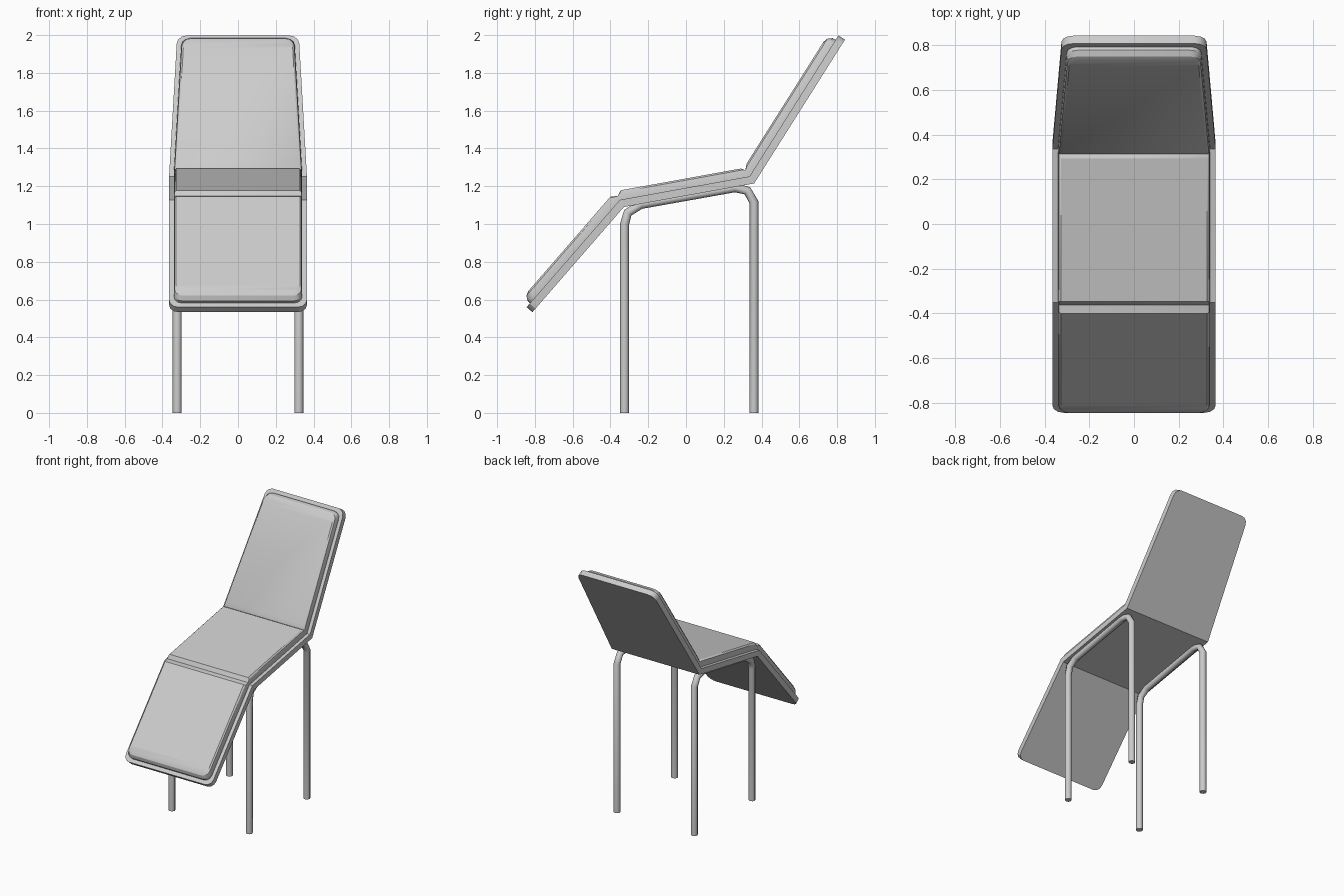
import bpy, bmesh, math
from mathutils import Vector

if "Cube" in bpy.data.objects:
    bpy.data.objects.remove(bpy.data.objects["Cube"])

# Side profile (y, z) of the upper face of the shell: foot, knee, hip, head
PATH = [Vector(p) for p in [(-0.844, 0.56), (-0.35, 1.128), (0.336, 1.252), (0.807, 1.998)]]
HALF = [0.365, 0.365, 0.365, 0.322]
DIRS = [(b - a).normalized() for a, b in zip(PATH, PATH[1:])]
LENS = [(b - a).length for a, b in zip(PATH, PATH[1:])]
NORMS = [Vector((-d.y, d.x)) for d in DIRS]


def finish(obj, angle=30):
    bpy.ops.object.select_all(action='DESELECT')
    obj.select_set(True)
    bpy.context.view_layer.objects.active = obj
    bpy.ops.object.shade_smooth_by_angle(angle=math.radians(angle))


def locate(seg, s, h):
    """Point at distance s along a segment, h above it, and half width there."""
    pos = PATH[seg] + DIRS[seg] * s + NORMS[seg] * h
    t = s / LENS[seg]
    return pos, HALF[seg] * (1 - t) + HALF[seg + 1] * t


def joint(i, h):
    """Mitred point at a joint of the profile."""
    n = (NORMS[i - 1] + NORMS[i]).normalized()
    return PATH[i] + n * (h / n.dot(NORMS[i])), HALF[i]


def layer_rows(h, end, side, radius, creases):
    """Rows (y/z point, half width) with rounded corners at both ends."""
    corner = [(end + radius * (1 - math.sin(a)), side + radius * (1 - math.cos(a)))
              for a in (math.radians(90 - 30 * k) for k in range(4))]
    rows = []
    for s, cut in corner:
        p, w = locate(0, s, h)
        rows.append((p, w - cut))
    for i, (before, after, depth) in creases.items():
        if before:
            p, w = locate(i - 1, LENS[i - 1] - before, h)
            rows.append((p, w - side))
        p, w = joint(i, min(h, depth))
        rows.append((p, w - side))
        if after:
            p, w = locate(i, after, h)
            rows.append((p, w - side))
    for s, cut in reversed(corner):
        p, w = locate(2, LENS[2] - s, h)
        rows.append((p, w - cut))
    return rows


def build_pad(name, layers, creases):
    bm = bmesh.new()
    grid = []
    for h, end, side, radius in layers:
        rows = layer_rows(h, end, side, radius, creases)
        grid.append([[bm.verts.new((sx * w, p.x, p.y)) for sx in (-1, 1)] for p, w in rows])
    n = len(grid[0])
    for rows in (grid[0], grid[-1]):
        for a, b in zip(rows, rows[1:]):
            bm.faces.new((a[0], a[1], b[1], b[0]))
    loops = [[r[0] for r in g] + [r[1] for r in reversed(g)] for g in grid]
    for lo, hi in zip(loops, loops[1:]):
        for k in range(2 * n):
            m = (k + 1) % (2 * n)
            bm.faces.new((lo[k], lo[m], hi[m], hi[k]))
    bmesh.ops.recalc_face_normals(bm, faces=bm.faces)
    me = bpy.data.meshes.new(name)
    bm.to_mesh(me)
    bm.free()
    obj = bpy.data.objects.new(name, me)
    bpy.context.collection.objects.link(obj)
    finish(obj)
    return obj


# Shell: thin bent board
# each layer: height, end inset, side inset, corner radius
build_pad("shell", [(-0.041, 0, 0, 0.05), (0, 0, 0, 0.05)],
          {1: (0, 0, 1), 2: (0, 0, 1)})

# Cushion: padded layer with sloped ends and tucked seams at knee and hip
build_pad("cushion",
          [(-0.004, 0.028, 0.025, 0.045), (0.018, 0.028, 0.025, 0.045),
           (0.040, 0.045, 0.029, 0.045), (0.049, 0.07, 0.038, 0.04)],
          {1: (0.02, 0.012, 0.022), 2: (0.036, 0.05, 0.036)})

# Leg frames: one bent eight-sided tube on each side
LEG = [(-0.325, 0), (-0.325, 1.0), (-0.308, 1.06), (-0.24, 1.103),
       (0.26, 1.192), (0.325, 1.176), (0.36, 1.115), (0.36, 0)]
for label, x in (("left", -0.322), ("right", 0.322)):
    curve = bpy.data.curves.new("leg_path", 'CURVE')
    curve.dimensions = '3D'
    curve.bevel_depth = 0.024
    curve.bevel_resolution = 2
    curve.use_fill_caps = True
    spline = curve.splines.new('POLY')
    spline.points.add(len(LEG) - 1)
    for pt, (y, z) in zip(spline.points, LEG):
        pt.co = (x, y, z, 1)
    tube = bpy.data.objects.new(label + "_leg_frame", curve)
    bpy.context.collection.objects.link(tube)
    bpy.ops.object.select_all(action='DESELECT')
    tube.select_set(True)
    bpy.context.view_layer.objects.active = tube
    bpy.ops.object.convert(target='MESH')
    finish(bpy.context.view_layer.objects.active, 50)
